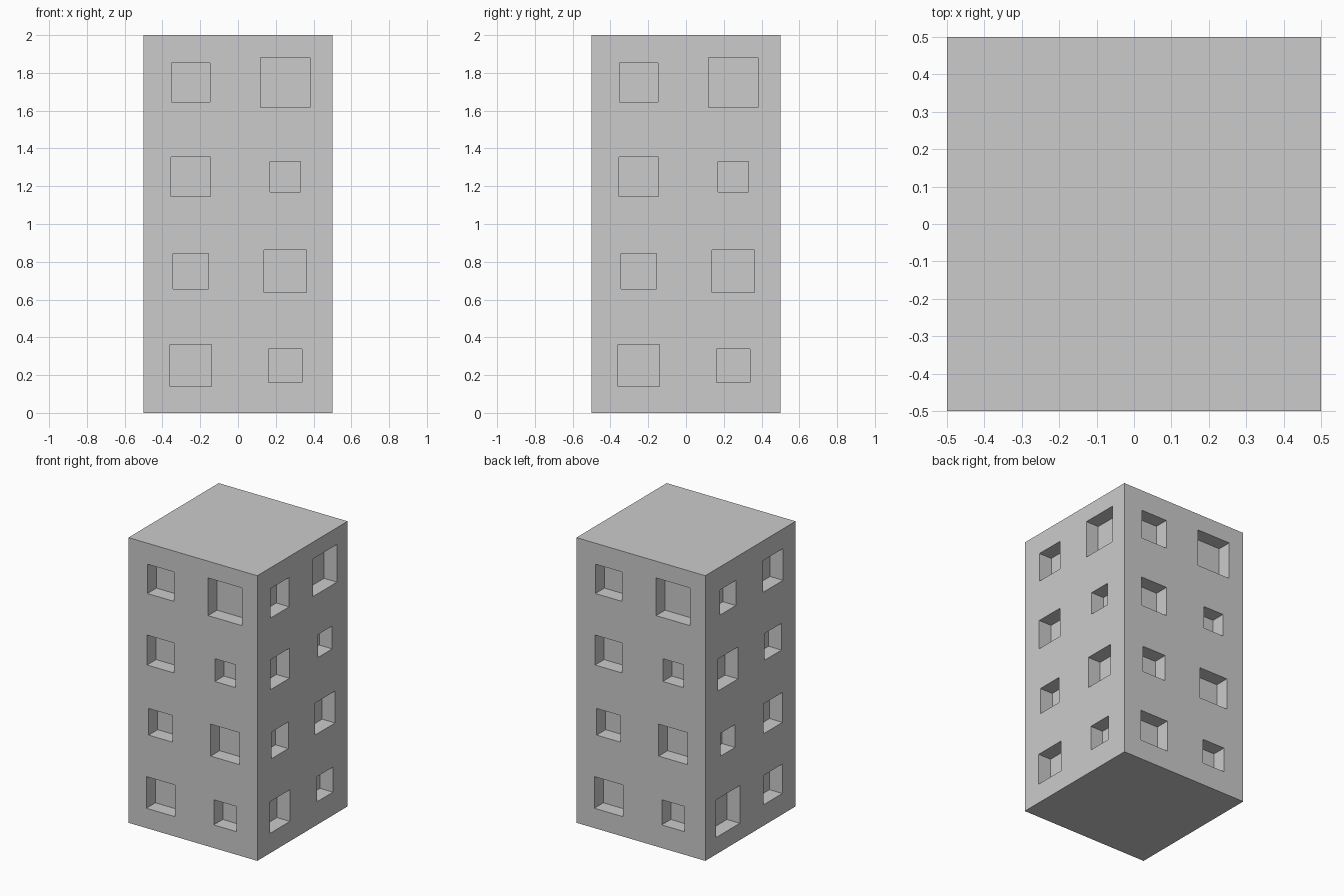
import bpy, bmesh
from math import pi
from mathutils import Matrix, Vector

if "Cube" in bpy.data.objects:
    bpy.data.objects.remove(bpy.data.objects["Cube"])

DEPTH = 0.1
# window sizes per floor, bottom to top: (left column, right column)
SIZES = [(0.222, 0.176), (0.187, 0.224), (0.21, 0.16), (0.206, 0.264)]


def add_box(bm, size, centre, xform=Matrix.Identity(4)):
    m = xform @ Matrix.Translation(centre) @ Matrix.Diagonal((*size, 1))
    bmesh.ops.create_cube(bm, size=1, matrix=m)


def make_object(name, bm):
    mesh = bpy.data.meshes.new(name)
    bm.to_mesh(mesh)
    bm.free()
    ob = bpy.data.objects.new(name, mesh)
    bpy.context.collection.objects.link(ob)
    return ob


# tower body
bm = bmesh.new()
add_box(bm, (1, 1, 2), (0, 0, 1))
tower = make_object("tower_block", bm)

# window recesses: front, right, back, and the left side turned upside down
right = Matrix.Rotation(pi / 2, 4, 'Z')
mid = Vector((0, 0, 1))
flip = Matrix.Translation(mid) @ Matrix.Rotation(pi, 4, 'Y') @ Matrix.Translation(-mid)
sides = [Matrix.Identity(4), right, Matrix.Rotation(pi, 4, 'Z'), flip @ right]

bm = bmesh.new()
for side in sides:
    for floor, pair in enumerate(SIZES):
        for x, s in zip((-0.25, 0.25), pair):
            add_box(bm, (s, 2 * DEPTH, s), (x, -0.5, 0.25 + 0.5 * floor), side)
cutter = make_object("window_cutter", bm)
cutter.hide_render = True

# cut the windows and drop the cutter
mod = tower.modifiers.new("windows", 'BOOLEAN')
mod.operation = 'DIFFERENCE'
mod.solver = 'EXACT'
mod.object = cutter
bpy.context.view_layer.objects.active = tower
bpy.ops.object.modifier_apply(modifier=mod.name)
bpy.data.objects.remove(cutter)
